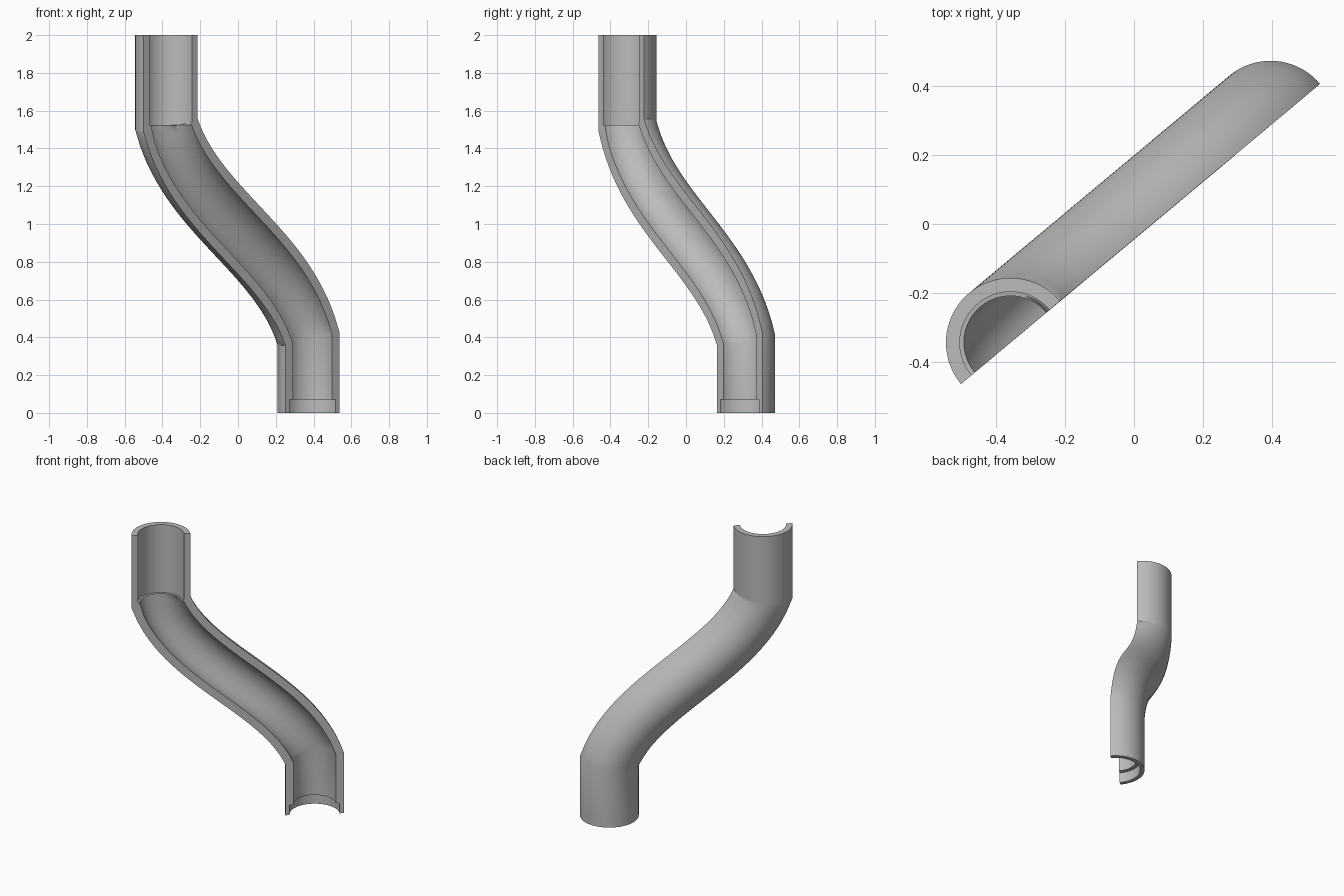
import bpy, bmesh
from math import sin, cos, pi, radians, tan
from mathutils import Vector

cube = bpy.data.objects.get("Cube")
if cube:
    bpy.data.objects.remove(cube)

# Frame of the vertical plane that slices the pipe in half
TURN = radians(40)
ALONG = Vector((cos(TURN), sin(TURN), 0))
BACK = Vector((-sin(TURN), cos(TURN), 0))
UP = Vector((0, 0, 1))
TOP = Vector((-0.357, -0.343, 1.523))
BOTTOM = Vector((0.395, 0.285, 0.39))

OUTER, BORE, SOCKET, UPPER_BORE = 0.187, 0.135, 0.159, 0.147
LEAN = radians(20)
HANDLE = 0.5
ARC, STEPS = 40, 32


def half_ring(center, radius, side):
    """Half circle behind the slicing plane; side is its in-plane axis."""
    return [center + radius * (cos(pi * i / ARC) * side + sin(pi * i / ARC) * BACK)
            for i in range(ARC + 1)]


def section(center, bore, outer_side=ALONG, inner_side=ALONG):
    """Closed loop round the pipe wall."""
    return (half_ring(center, OUTER, outer_side)
            + half_ring(center, bore, inner_side)[::-1])


def at_height(point, z):
    return Vector((point.x, point.y, z))


# Upper straight pipe with its wider bore ending in a ledge
miter = ALONG + tan(LEAN / 2) * UP
sections = [section(at_height(TOP, 2), UPPER_BORE),
            section(TOP + 0.002 * UP, UPPER_BORE, miter),
            section(TOP, BORE, miter)]

# S-shaped bend
lean_dir = sin(LEAN) * ALONG - cos(LEAN) * UP
p1, p2 = TOP + HANDLE * lean_dir, BOTTOM - HANDLE * lean_dir
for i in range(1, STEPS):
    t = i / STEPS
    s = 1 - t
    point = s**3 * TOP + 3 * s * s * t * p1 + 3 * s * t * t * p2 + t**3 * BOTTOM
    tangent = s * s * (p1 - TOP) + 2 * s * t * (p2 - p1) + t * t * (BOTTOM - p2)
    side = BACK.cross(tangent).normalized()
    if side.dot(ALONG) < 0:
        side = -side
    sections.append(section(point, BORE, side, side))

# Lower straight pipe with a socket at its foot
sections += [section(BOTTOM, BORE, miter, miter),
             section(at_height(BOTTOM, 0.072), BORE),
             section(at_height(BOTTOM, 0.07), SOCKET),
             section(at_height(BOTTOM, 0), SOCKET)]

# Skin the sections and close both ends
bm = bmesh.new()
loops = [[bm.verts.new(p) for p in loop] for loop in sections]
count = len(loops[0])
for a, b in zip(loops, loops[1:]):
    for i in range(count):
        j = (i + 1) % count
        bm.faces.new((a[i], a[j], b[j], b[i]))
for loop in (loops[0], loops[-1]):
    for i in range(ARC):
        bm.faces.new((loop[i], loop[i + 1], loop[count - 2 - i], loop[count - 1 - i]))
bmesh.ops.recalc_face_normals(bm, faces=bm.faces)
mesh = bpy.data.meshes.new("half_pipe")
bm.to_mesh(mesh)
bm.free()

# Grey plastic
grey = bpy.data.materials.new("grey")
grey.use_nodes = True
colour = (0.5, 0.5, 0.5, 1)
grey.diffuse_color = colour
grey.node_tree.nodes["Principled BSDF"].inputs["Base Color"].default_value = colour
mesh.materials.append(grey)

pipe = bpy.data.objects.new("half_pipe", mesh)
bpy.context.collection.objects.link(pipe)
bpy.ops.object.select_all(action="DESELECT")
pipe.select_set(True)
bpy.context.view_layer.objects.active = pipe
bpy.ops.object.shade_smooth_by_angle(angle=radians(30))
